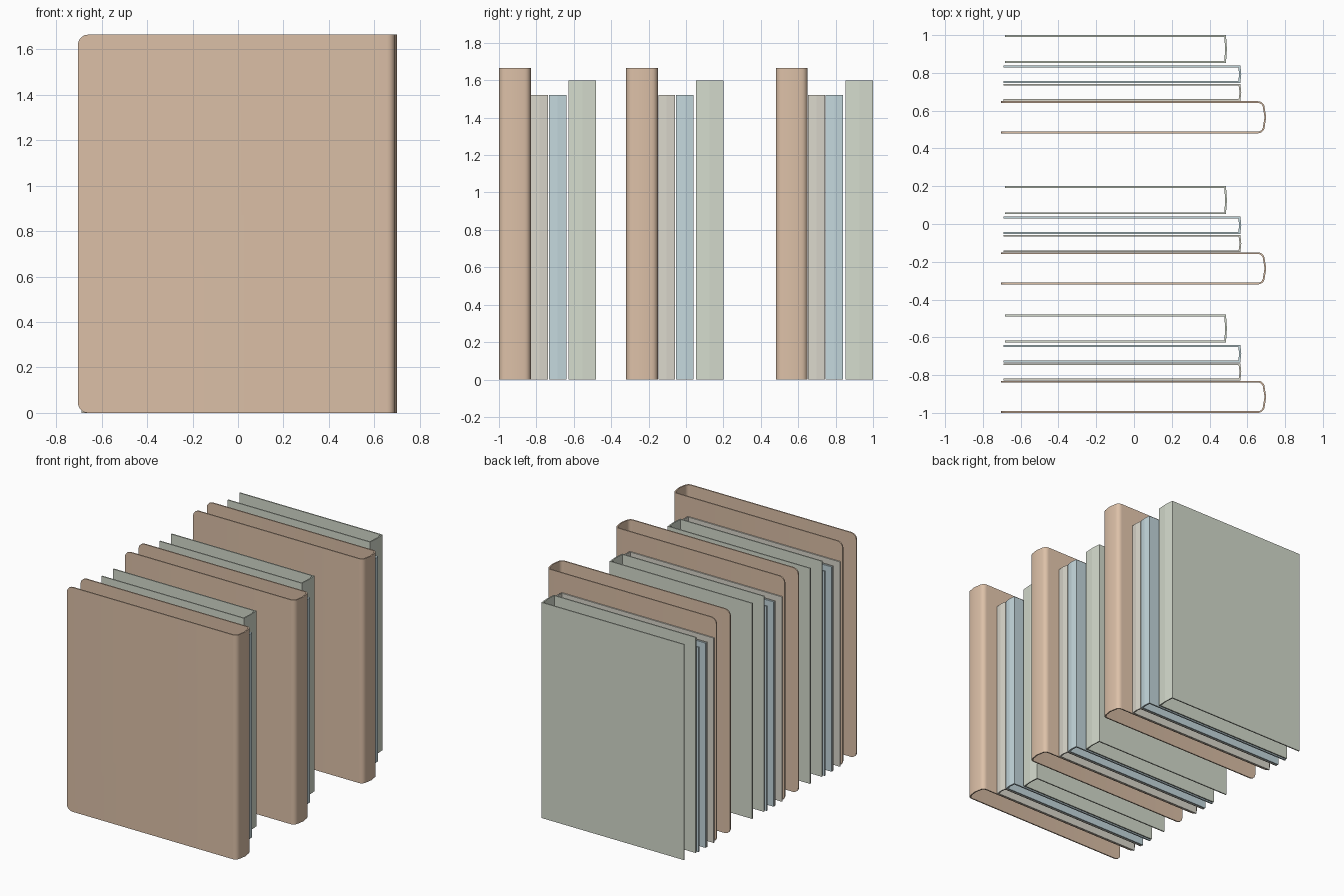
import bpy, bmesh, math

if "Cube" in bpy.data.objects:
    bpy.data.objects.remove(bpy.data.objects["Cube"])

GROUPS = [0.0, 0.68, 1.48]   # y offset of each set of four covers

# name, colour, y start, y end, x fore edge, x spine, height, board thickness, rounded
COVERS = [
    ("brown_cover", (0.72, 0.53, 0.39, 1), -1.0, -0.83, -0.705, 0.70, 1.665, 0.009, True),
    ("beige_cover", (0.70, 0.68, 0.60, 1), -0.828, -0.738, -0.69, 0.568, 1.52, 0.009, False),
    ("blue_cover", (0.55, 0.68, 0.72, 1), -0.733, -0.640, -0.69, 0.568, 1.52, 0.011, False),
    ("green_cover", (0.66, 0.71, 0.61, 1), -0.627, -0.480, -0.682, 0.492, 1.60, 0.009, False),
]


def u_profile(y0, y1, x0, x1, r):
    """U-shaped section open at x0, with a slightly bulging spine at x1."""
    bulge = 0.008 if r > 0.01 else 0.005
    pts = [(x0, y0)]
    xs = x1 - bulge
    if r > 0:
        for i in range(6):
            a = -math.pi / 2 + i * math.pi / 10
            pts.append((xs - r + r * math.cos(a), y0 + r + r * math.sin(a)))
    else:
        pts.append((xs, y0))
    pts.append((x1, (y0 + y1) / 2))
    return pts + [(x, y0 + y1 - y) for x, y in reversed(pts[:-1])]


def make_cover(name, mat, y0, y1, x0, x1, h, t, rounded):
    r = 0.036 if rounded else 0
    outer = u_profile(y0, y1, x0, x1, r)
    inner = u_profile(y0 + t, y1 - t, x0, x1 - t, max(r - t, 0))
    bm = bmesh.new()
    rows = [[bm.verts.new((x, y, z)) for x, y in p]
            for p, z in ((outer, 0), (outer, h), (inner, h), (inner, 0))]
    for a, b in zip(rows, rows[1:] + rows[:1]):
        for i in range(len(a) - 1):
            bm.faces.new((a[i], a[i + 1], b[i + 1], b[i]))
    for i in (0, -1):
        bm.faces.new([row[i] for row in rows])
    bmesh.ops.recalc_face_normals(bm, faces=bm.faces)
    # round the fore-edge corners of the boards
    if rounded:
        edges = [e for e in bm.edges
                 if all(abs(v.co.x - x0) < 1e-5 for v in e.verts)
                 and abs(e.verts[0].co.z - e.verts[1].co.z) < 1e-5]
        bmesh.ops.bevel(bm, geom=edges, offset=0.045, segments=5,
                        profile=0.5, affect='EDGES')
    me = bpy.data.meshes.new(name)
    bm.to_mesh(me)
    bm.free()
    me.materials.append(mat)
    ob = bpy.data.objects.new(name, me)
    bpy.context.collection.objects.link(ob)
    if rounded:
        bpy.ops.object.select_all(action='DESELECT')
        ob.select_set(True)
        bpy.context.view_layer.objects.active = ob
        bpy.ops.object.shade_smooth_by_angle(angle=math.radians(30))


# three sets of book covers
for name, colour, y0, y1, x0, x1, h, t, rounded in COVERS:
    mat = bpy.data.materials.new(name + "_cloth")
    mat.diffuse_color = colour
    mat.use_nodes = True
    mat.node_tree.nodes["Principled BSDF"].inputs["Base Color"].default_value = mat.diffuse_color
    for n, dy in enumerate(GROUPS, 1):
        make_cover(f"{name}_{n}", mat, y0 + dy, y1 + dy, x0, x1, h, t, rounded)
